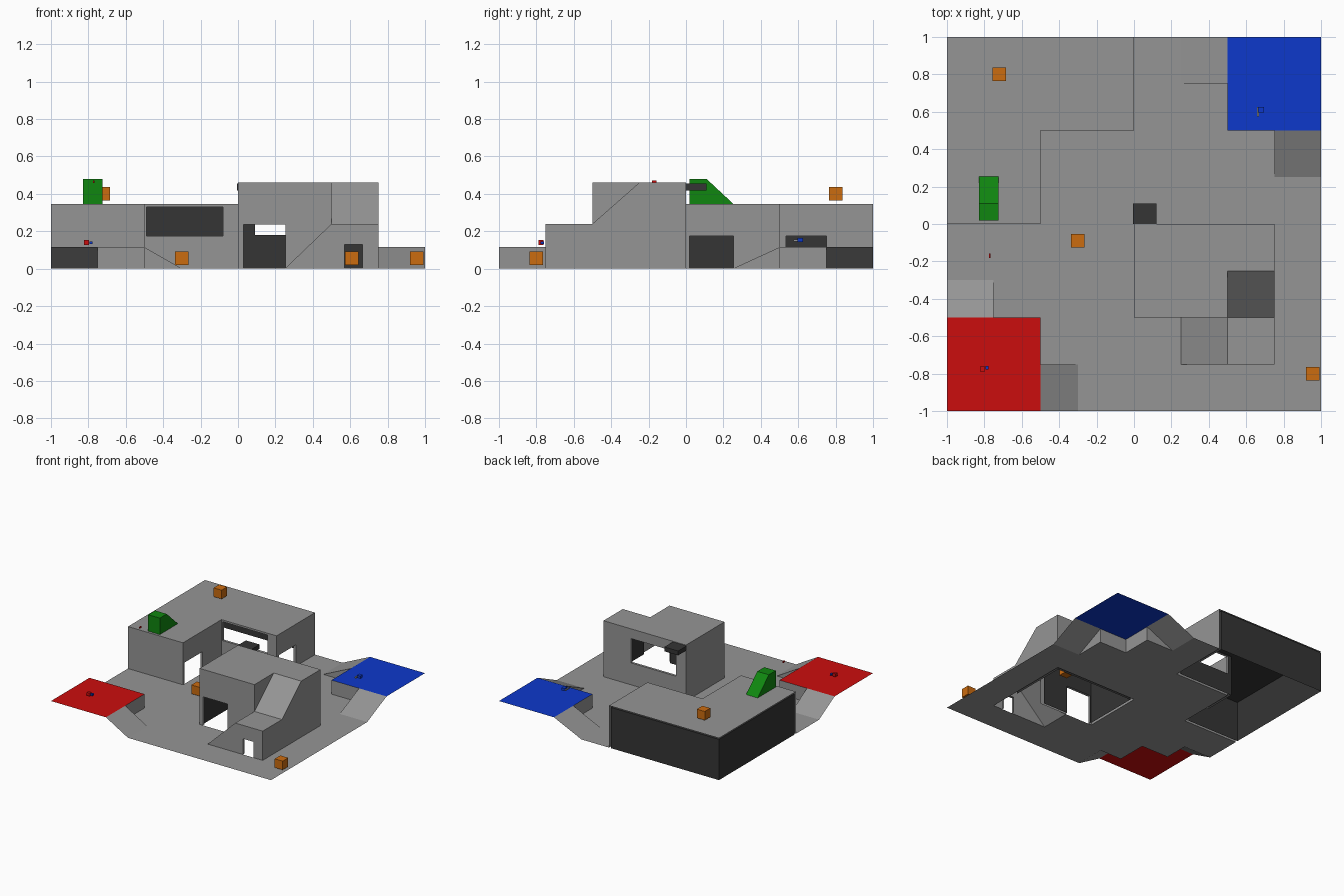
import bpy

if "Cube" in bpy.data.objects:
    bpy.data.objects.remove(bpy.data.objects["Cube"])


def material(name, rgb):
    m = bpy.data.materials.new(name)
    m.diffuse_color = (*rgb, 1)
    m.use_nodes = True
    m.node_tree.nodes["Principled BSDF"].inputs["Base Color"].default_value = m.diffuse_color
    return m


GRAY = material("concrete gray", (0.30, 0.30, 0.30))
DARK = material("dark interior", (0.035, 0.035, 0.035))
RED = material("red", (0.6, 0.004, 0.004))
BLUE = material("blue", (0.004, 0.04, 0.6))
GREEN = material("green", (0.005, 0.24, 0.005))
ORANGE = material("orange", (0.6, 0.15, 0.005))


def polys(name, faces, mat):
    """Mesh object from a list of flat polygons."""
    verts, idx = [], []
    for f in faces:
        idx.append(range(len(verts), len(verts) + len(f)))
        verts += f
    me = bpy.data.meshes.new(name)
    me.from_pydata(verts, [], [list(i) for i in idx])
    me.materials.append(mat)
    ob = bpy.data.objects.new(name, me)
    bpy.context.collection.objects.link(ob)
    return ob


def rect(x0, x1, y0, y1, z):
    return [(x0, y0, z), (x1, y0, z), (x1, y1, z), (x0, y1, z)]


def wall(name, axis, pos, u0, u1, h, mat, hole=None, inset=0, flip=False):
    """Wall at axis=pos with one opening (ua, ub, za, zb) and optional reveal."""
    def p(u, z, d=0):
        return (pos + d, u, z) if axis == "x" else (u, pos + d, z)
    us, zs = {u0, u1}, {0, h}
    if hole:
        us |= set(hole[:2])
        zs |= set(hole[2:])
    us, zs = sorted(us), sorted(zs)
    faces = []
    for a, b in zip(us, us[1:]):
        for c, d in zip(zs, zs[1:]):
            if hole and hole[0] < (a + b) / 2 < hole[1] and hole[2] < (c + d) / 2 < hole[3]:
                continue
            faces.append([p(a, c), p(b, c), p(b, d), p(a, d)])
    if hole and inset:
        a, b, c, d = hole
        ring = [(b, c), (b, d), (a, d), (a, c)]
        for i in range(4 if c > 0 else 3):
            q, r = ring[i], ring[(i + 1) % 4]
            faces.append([p(*q), p(*r), p(*r, inset), p(*q, inset)])
    if flip:
        faces = [f[::-1] for f in faces]
    polys(name, faces, mat)


def box(name, c, s, mat):
    bpy.ops.mesh.primitive_cube_add(size=1, location=c)
    ob = bpy.context.object
    ob.name = name
    ob.scale = s
    ob.data.materials.append(mat)


# Ground with openings below buildings, platforms and ramps
holes = [(-1, -.5, 0, 1), (-.5, 0, .5, 1), (0, .75, -.5, 0), (.25, .75, -.75, -.5),
         (-1, -.5, -1, -.5), (.5, 1, .5, 1), (-.5, -.3, -1, -.75), (-1, -.75, -.5, -.3),
         (.25, .5, .75, 1), (.75, 1, .25, .5)]
cuts = [-1, -.75, -.5, -.3, 0, .25, .5, .75, 1]
cells = []
for a, b in zip(cuts, cuts[1:]):
    for c, d in zip(cuts, cuts[1:]):
        x, y = (a + b) / 2, (c + d) / 2
        if not any(h[0] < x < h[1] and h[2] < y < h[3] for h in holes):
            cells.append(rect(a, b, c, d, 0))
polys("ground", cells, GRAY)

# Raised corner platforms with two ramps each
P = 0.115
for nm, s, run, mat in (("red", -1, .2, RED), ("blue", 1, .25, BLUE)):
    def q(x, y, z):
        return (s * x, s * y, z)
    e = .5 - run
    polys(nm + "_platform", [[q(.5, .5, P), q(1, .5, P), q(1, 1, P), q(.5, 1, P)]], mat)
    polys(nm + "_ramps", [
        [q(e, .75, 0), q(.5, .75, P), q(.5, 1, P), q(e, 1, 0)],
        [q(.75, e, 0), q(1, e, 0), q(1, .5, P), q(.75, .5, P)],
        [q(e, .75, 0), q(.5, .75, 0), q(.5, .75, P)],
        [q(.75, e, 0), q(.75, .5, P), q(.75, .5, 0)],
        [q(.5, .5, 0), q(.5, .5, P), q(.5, .75, P), q(.5, .75, 0)],
        [q(.5, .5, 0), q(.75, .5, 0), q(.75, .5, P), q(.5, .5, P)]], GRAY)

# L-shaped building: gray outside, dark inside, dark back walls
H, T = 0.345, 0.02
win = (-.49, -.08, .175, .33)
door = (.02, .255, 0, .175)
side = (.535, .75, 0, .175)
wall("l_front_wall", "y", 0, -1, -.5, H, GRAY)
wall("l_door_wall", "x", -.5, 0, .5, H, GRAY, door, -T)
wall("l_window_wall", "y", .5, -.5, 0, H, GRAY, win, T)
wall("l_side_wall", "x", 0, .5, 1, H, GRAY, side, -T)
polys("l_roof", [rect(-1, -.5, 0, 1, H), rect(-.5, 0, .5, 1, H)], GRAY)
wall("l_back_inner", "y", 1, -1, -T, H - .01, DARK)
wall("l_left_inner", "x", -1, T, 1, H - .01, DARK)
wall("l_front_inner", "y", T, -1, -.5 - T, H - .01, DARK, None, 0, True)
wall("l_door_inner", "x", -.5 - T, T, .5 + T, H - .01, DARK, door, 0, True)
wall("l_window_inner", "y", .5 + T, -.5 - T, -T, H - .01, DARK, win, 0, True)
wall("l_side_inner", "x", -T, .5 + T, 1, H - .01, DARK, side, 0, True)
polys("l_ceiling", [rect(-1, -.5 - T, T, 1, H - .01)[::-1],
                    rect(-.5 - T, -T, .5 + T, 1, H - .01)[::-1]], DARK)

# Tall building with stepped ramps up to the roof
B, L = 0.46, 0.24
bdoor = (.03, .255, 0, .235)
bwin = (.09, .5, .18, .38)
wall("tall_left_wall", "x", 0, -.5, 0, B, GRAY, None, 0, True)
wall("tall_back_wall", "y", 0, 0, .75, B, GRAY, bwin, -T, True)
wall("tall_front_wall", "y", -.5, 0, .5, B, GRAY, bdoor, T)
wall("landing_front_wall", "y", -.75, .5, .75, L, GRAY, (.57, .665, 0, .13), T)
polys("tall_right_wall", [[(.75, y, z) for y, z in (
    (-.75, 0), (0, 0), (0, B), (-.25, B), (-.5, L), (-.75, L))]], GRAY)
polys("tall_roof", [rect(0, .5, -.5, 0, B), rect(.5, .75, -.25, 0, B)], GRAY)
polys("roof_ramps", [
    [(.5, -.5, L), (.75, -.5, L), (.75, -.25, B), (.5, -.25, B)],
    [(.5, -.5, L), (.5, -.25, B), (.5, -.5, B)],
    rect(.5, .75, -.75, -.5, L),
    [(.25, -.75, 0), (.5, -.75, L), (.5, -.5, L), (.25, -.5, 0)],
    [(.25, -.75, 0), (.5, -.75, 0), (.5, -.75, L)]], GRAY)
C = B - .01
wall("tall_left_inner", "x", T, -.5 + T, -T, C, DARK)
wall("tall_back_inner", "y", -T, T, .75 - T, C, DARK, bwin)
wall("tall_front_inner", "y", -.5 + T, T, .5 - T, C, DARK, bdoor, 0, True)
polys("tall_right_inner", [[(.73, y, z) for y, z in (
    (-T, 0), (-.5, 0), (-.5, L - .02), (-.25, C - .01), (-T, C - .01))]], DARK)
polys("tall_ceiling", [rect(T, .5 - T, -.5 + T, -T, C)[::-1],
                       rect(.5 - T, .73, -.25 + T, -T, C)[::-1],
                       [(.48, -.23, C), (.73, -.23, C), (.73, -.5, L - .02), (.48, -.5, L - .02)]], DARK)

# Dark ledge box on the tall building
box("ledge_box", (.057, .055, .437), (.125, .11, .036), DARK)

# Orange crates
for i, c in enumerate([(-.72, .8, .4), (-.3, -.09, .055), (.955, -.8, .055), (.607, -.07, .055)]):
    box(f"crate_{i}", c, (.072, .072, .072), ORANGE)

# Green wedge on the roof
prof = [(.02, H), (.255, H), (.11, .48), (.02, .48)]
near = [(-.725, y, z) for y, z in prof]
far = [(-.83, y, z) for y, z in prof]
sides = [[near[i], far[i], far[(i + 1) % 4], near[(i + 1) % 4]] for i in range(4)]
polys("green_wedge", [near, far[::-1]] + sides, GREEN)

# Tiny markers
box("red_marker", (-.81, -.775, .14), (.028, .025, .025), RED)
box("red_marker_tip", (-.786, -.768, .138), (.016, .02, .014), BLUE)
box("blue_marker", (.68, .61, .153), (.032, .03, .022), BLUE)
box("blue_marker_tip", (.663, .6, .15), (.012, .05, .01), GRAY)
box("small_floating_marker", (-.77, -.17, .465), (.008, .026, .012), RED)
